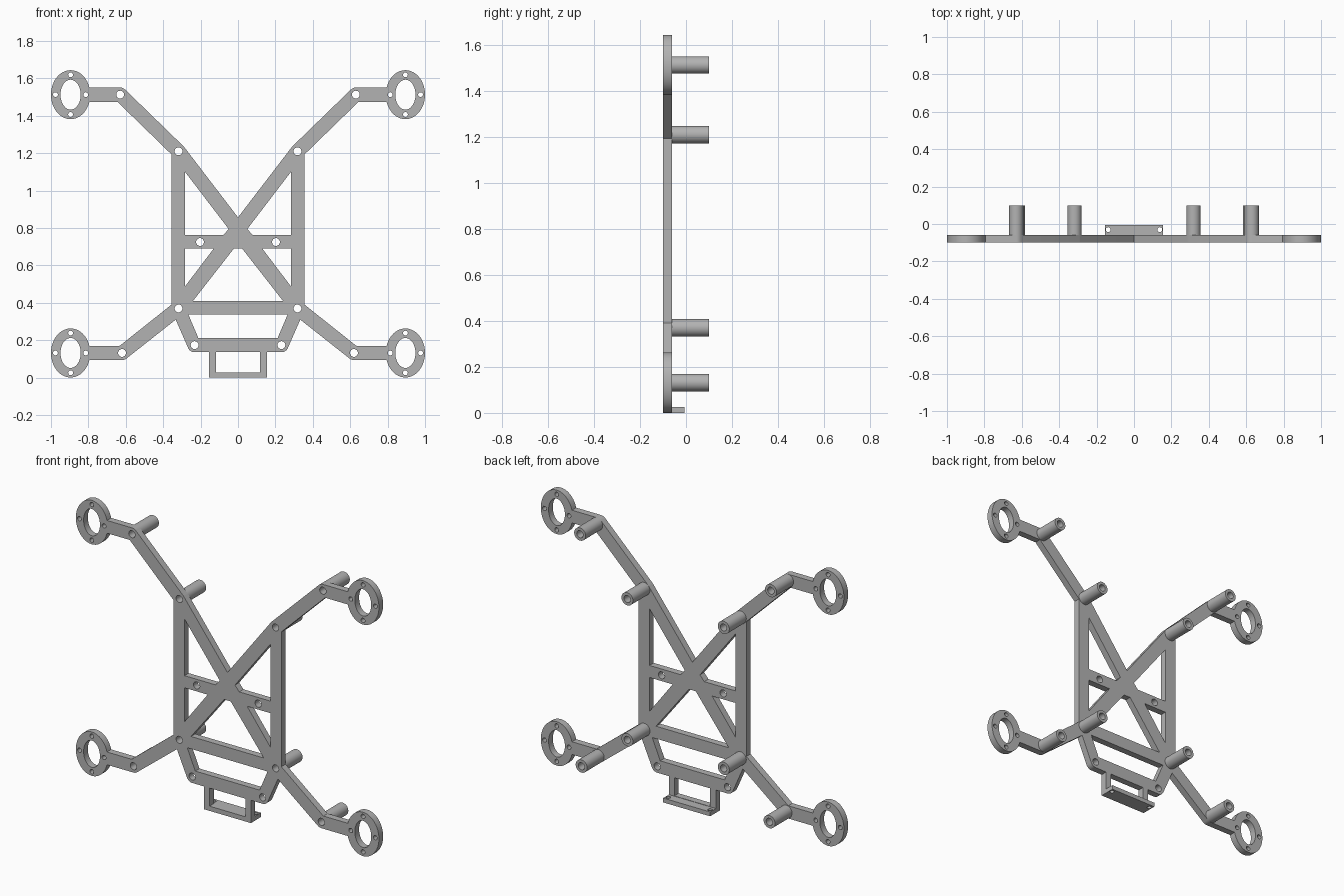
import bpy, bmesh, math
from mathutils import Matrix

if "Cube" in bpy.data.objects:
    bpy.data.objects.remove(bpy.data.objects["Cube"])

grey = bpy.data.materials.new("plain grey")
grey.diffuse_color = (0.45, 0.45, 0.45, 1)
grey.use_nodes = True
grey.node_tree.nodes["Principled BSDF"].inputs["Base Color"].default_value = grey.diffuse_color


def arc(cx, cz, rx, rz, a0, a1, n):
    """Points along an ellipse arc, angles in degrees."""
    angles = [math.radians(a0 + (a1 - a0) * i / n) for i in range(n + 1)]
    return [(cx + rx * math.cos(a), cz + rz * math.sin(a)) for a in angles]


def ellipse(cx, cz, rx, rz, n=32):
    return arc(cx, cz, rx, rz, 0, 360, n)[:-1]


def mirrored(points):
    return [(-x, z) for x, z in reversed(points)]


def extrude_profile(name, loops, low, high, upright=True):
    """Fill closed loops (inner ones are holes) and extrude along y, or z if not upright."""
    curve = bpy.data.curves.new(name, 'CURVE')
    curve.dimensions = '2D'
    curve.fill_mode = 'BOTH'
    curve.extrude = (high - low) / 2
    for loop in loops:
        spline = curve.splines.new('POLY')
        spline.points.add(len(loop) - 1)
        for p, (u, v) in zip(spline.points, loop):
            p.co = (u, v, 0, 1)
        spline.use_cyclic_u = True
    obj = bpy.data.objects.new(name, curve)
    bpy.context.collection.objects.link(obj)
    bpy.ops.object.select_all(action='DESELECT')
    obj.select_set(True)
    bpy.context.view_layer.objects.active = obj
    bpy.ops.object.convert(target='MESH')
    obj = bpy.context.view_layer.objects.active
    mid = (low + high) / 2
    if upright:
        place = Matrix.Translation((0, mid, 0)) @ Matrix.Rotation(math.pi / 2, 4, 'X')
    else:
        place = Matrix.Translation((0, 0, mid))
    bm = bmesh.new()
    bm.from_mesh(obj.data)
    bmesh.ops.remove_doubles(bm, verts=bm.verts, dist=1e-5)
    bmesh.ops.transform(bm, matrix=place, verts=bm.verts)
    bmesh.ops.recalc_face_normals(bm, faces=bm.faces)
    bm.to_mesh(obj.data)
    bm.free()
    obj.data.materials.clear()
    obj.data.materials.append(grey)
    bpy.ops.object.shade_smooth_by_angle(angle=math.radians(30))
    return obj


# Key positions on the right half
R = 0.038                      # half width of every bar
FRONT, BACK = -0.10, -0.06     # frame plate depth
ring_x, ring_rx, ring_rz = 0.895, 0.105, 0.131
top_z, low_z = 1.513, 0.132
posts = [(0.63, top_z), (0.318, 1.21), (0.318, 0.37), (0.62, low_z)]
(ax, az), (bx, bz), (cx, cz), (dx, dz) = posts
foot = (0.232, 0.174)
join = 180 - math.degrees(math.asin(R / ring_rz))

# Right half of the outer outline, from the top notch clockwise
half = (
    [(0, 0.857)]
    + arc(bx, bz, R, R, 142, 134, 2)
    + arc(ax, az, R, R, 134, 90, 6)
    + arc(ring_x, top_z, ring_rx, ring_rz, join, -join, 44)
    + [(0.645, az - R), (bx + R, 1.194), (cx + R, 0.39), (0.633, dz + R)]
    + arc(ring_x, low_z, ring_rx, ring_rz, join, -join, 44)
    + arc(dx, dz, R, R, 270, 232, 6)
    + [(0.333, 0.31)]
    + arc(foot[0], foot[1], R, R, 336, 270, 8)
    + [(0.155, 0.136), (0.155, 0.0)]
)
outline = half + mirrored(half[1:])

# Openings between the bars
upper = [(0.283, 1.10), (0.05, 0.795), (0.078, 0.762), (0.283, 0.762)]
lower = [(0.283, 0.69), (0.13, 0.69), (0.283, 0.488)]
middle = [(0.022, 0.69), (0.24, 0.411)]
bottom = [(0.265, 0.337), (0.212, 0.212)]
bracket = [(0.118, 0.136), (0.118, 0.028)]
loops = [outline, upper, mirrored(upper), lower, mirrored(lower)]
loops += [p + mirrored(p) for p in (middle, bottom, bracket)]

# Screw holes and motor ring holes
for s in (-1, 1):
    for x, z in posts + [foot, (0.203, 0.725)]:
        loops.append(ellipse(s * x, z, 0.021, 0.021, 24))
    for z in (top_z, low_z):
        loops.append(ellipse(s * ring_x, z, 0.054, 0.08, 40))
        for ox, oz in ((0.081, 0), (-0.081, 0), (0, 0.106), (0, -0.106)):
            loops.append(ellipse(s * ring_x + ox, z + oz, 0.013, 0.013, 16))
extrude_profile("frame_plate", loops, FRONT, BACK)

# Hollow standoffs behind the frame
for s in (-1, 1):
    for x, z in posts:
        extrude_profile("standoff", [ellipse(s * x, z, R, R), ellipse(s * x, z, 0.021, 0.021, 24)],
                        BACK, 0.10)

# Mounting shelf at the foot of the bracket
shelf = [(-0.155, BACK), (0.155, BACK), (0.155, -0.006), (-0.155, -0.006)]
extrude_profile("bracket_shelf", [shelf] + [ellipse(s * 0.138, -0.03, 0.013, 0.013, 16) for s in (-1, 1)],
                0.0, 0.026, upright=False)
